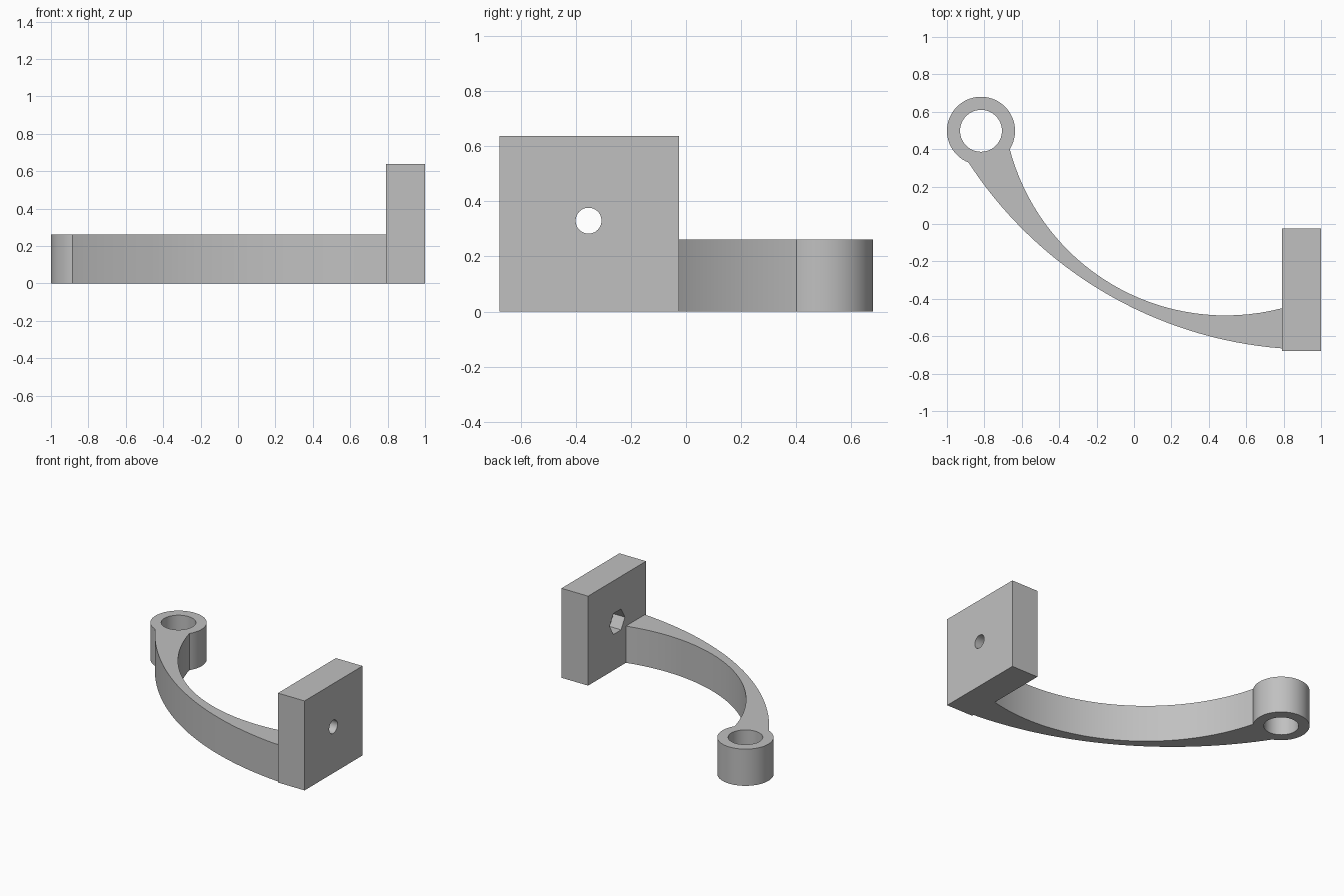
import bpy
import bmesh
from math import atan2, cos, sin, pi, sqrt, radians

cube = bpy.data.objects.get("Cube")
if cube:
    bpy.data.objects.remove(cube, do_unlink=True)

grey = bpy.data.materials.new("plain grey")
grey.use_nodes = True
colour = (0.53, 0.53, 0.53, 1)
grey.diffuse_color = colour
grey.node_tree.nodes["Principled BSDF"].inputs["Base Color"].default_value = colour


def circle(cx, cy, r, n):
    return [(cx + r * cos(2 * pi * i / n), cy + r * sin(2 * pi * i / n)) for i in range(n)]


def lower_arc(cx, cy, r, x0, x1, n=32):
    """Underside of a circle between two x positions, evenly spaced by angle."""
    a0, a1 = (atan2(-sqrt(r * r - (x - cx) ** 2), x - cx) for x in (x0, x1))
    angles = [a0 + (a1 - a0) * i / n for i in range(n + 1)]
    return [(cx + r * cos(a), cy + r * sin(a)) for a in angles]


def prism(name, outline, lo, hi, along_x=False):
    """Extrude an outline along z, or a (y, z) outline along x."""
    bm = bmesh.new()
    place = (lambda u, v, w: (w, u, v)) if along_x else (lambda u, v, w: (u, v, w))
    rings = [[bm.verts.new(place(u, v, w)) for u, v in outline] for w in (lo, hi)]
    for ring in rings:
        bm.faces.new(ring)
    for i in range(len(outline)):
        bm.faces.new((rings[0][i - 1], rings[0][i], rings[1][i], rings[1][i - 1]))
    bmesh.ops.recalc_face_normals(bm, faces=bm.faces)
    mesh = bpy.data.meshes.new(name)
    bm.to_mesh(mesh)
    bm.free()
    mesh.materials.append(grey)
    obj = bpy.data.objects.new(name, mesh)
    bpy.context.collection.objects.link(obj)
    return obj


def combine(obj, tool, operation):
    """Apply a boolean and discard the tool object."""
    mod = obj.modifiers.new(operation, "BOOLEAN")
    mod.operation, mod.solver, mod.object = operation, "EXACT", tool
    bpy.ops.object.select_all(action="DESELECT")
    bpy.context.view_layer.objects.active = obj
    obj.select_set(True)
    bpy.ops.object.modifier_apply(modifier=mod.name)
    bpy.data.objects.remove(tool, do_unlink=True)


# Curved arm, tapering to its middle, joined to the ring and bored out
arm_height = 0.262
plate_x = 0.79
ring_x, ring_y = -0.818, 0.498
outer = lower_arc(0.96, 1.53, 2.2015, -0.895, plate_x)
inner = lower_arc(0.49, 0.705, 1.194, -0.67, plate_x)
arm = prism("arm_with_ring", outer + inner[::-1], 0, arm_height)
combine(arm, prism("ring", circle(ring_x, ring_y, 0.182, 96), 0, arm_height), "UNION")
combine(arm, prism("bore", circle(ring_x, ring_y, 0.112, 72), -0.1, 0.5), "DIFFERENCE")

# Mounting plate with a bolt hole and a hexagonal nut pocket on the inner face
plate = prism("mounting_plate", [(-0.678, 0), (-0.025, 0), (-0.025, 0.638), (-0.678, 0.638)],
              plate_x, 1, along_x=True)
hole = (-0.354, 0.33)
combine(plate, prism("bolt_hole", circle(*hole, 0.047, 48), 0.7, 1.1, True), "DIFFERENCE")
combine(plate, prism("nut_pocket", circle(*hole, 0.086, 6), 0.7, plate_x + 0.09, True), "DIFFERENCE")

# Smooth curved walls, crisp edges
for obj in (arm, plate):
    bpy.ops.object.select_all(action="DESELECT")
    bpy.context.view_layer.objects.active = obj
    obj.select_set(True)
    bpy.ops.object.shade_smooth_by_angle(angle=radians(25))
